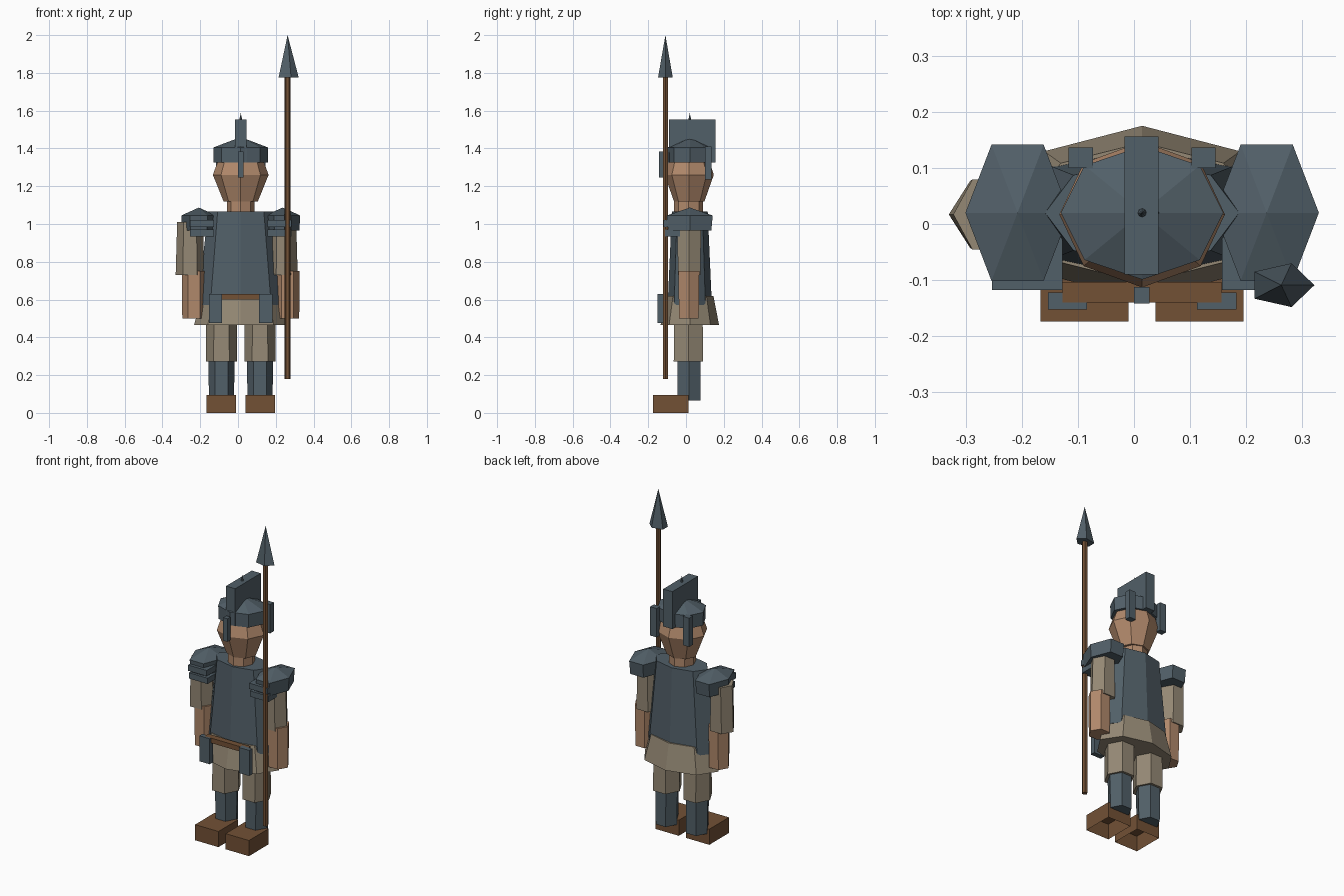
import bpy, bmesh, math

if "Cube" in bpy.data.objects:
    bpy.data.objects.remove(bpy.data.objects["Cube"])

CX, CY = 0.0145, 0.02   # body axis


def material(name, rgb):
    m = bpy.data.materials.new(name)
    m.diffuse_color = (*rgb, 1)
    m.use_nodes = True
    m.node_tree.nodes["Principled BSDF"].inputs["Base Color"].default_value = m.diffuse_color
    return m


STEEL = material("blue grey steel", (0.083, 0.115, 0.138))
CLOTH = material("tan cloth", (0.30, 0.25, 0.178))
SKIN = material("skin", (0.44, 0.25, 0.148))
LEATHER = material("brown leather and wood", (0.17, 0.082, 0.036))


def finish(name, bm, mat):
    bmesh.ops.recalc_face_normals(bm, faces=bm.faces)
    me = bpy.data.meshes.new(name)
    bm.to_mesh(me)
    bm.free()
    me.materials.append(mat)
    ob = bpy.data.objects.new(name, me)
    bpy.context.collection.objects.link(ob)
    return ob


def loft(name, mat, x, y, sides, rings):
    """Stack of n-sided rings (z, rx, ry); a zero radius makes a point."""
    bm = bmesh.new()
    rows = []
    for z, rx, ry in rings:
        if rx == 0:
            rows.append([bm.verts.new((x, y, z))])
        else:
            rows.append([bm.verts.new((x + rx * math.cos(2 * math.pi * i / sides),
                                       y + ry * math.sin(2 * math.pi * i / sides), z))
                         for i in range(sides)])
    for a, b in zip(rows, rows[1:]):
        for i in range(sides):
            j = (i + 1) % sides
            if len(b) == 1:
                bm.faces.new((a[i], a[j], b[0]))
            else:
                bm.faces.new((a[i], a[j], b[j], b[i]))
    for row in (rows[0], rows[-1]):
        if len(row) > 1:
            bm.faces.new(row)
    return finish(name, bm, mat)


def box(name, mat, x0, x1, y0, y1, z0, z1, open_bottom=False):
    bm = bmesh.new()
    bmesh.ops.create_cube(bm, size=1)
    for v in bm.verts:
        v.co = ((x0, x1)[v.co.x > 0], (y0, y1)[v.co.y > 0], (z0, z1)[v.co.z > 0])
    bmesh.ops.recalc_face_normals(bm, faces=bm.faces)
    if open_bottom:
        low = [f for f in bm.faces if all(v.co.z == z0 or abs(v.co.z - z0) < 1e-5 for v in f.verts)]
        bmesh.ops.delete(bm, geom=low, context='FACES')
    return finish(name, bm, mat)


def side_box(name, mat, s, a, b, *rest, **kw):
    """Box at distance a..b from the body axis, on side s."""
    xs = sorted((CX + s * a, CX + s * b))
    return box(name, mat, *xs, *rest, **kw)


# Torso
loft("tunic_skirt", CLOTH, CX, CY, 8, [(0.465, 0.247, 0.155), (0.62, 0.205, 0.125)])
loft("breastplate", STEEL, CX, CY, 8, [(0.57, 0.228, 0.117), (1.065, 0.173, 0.095)])
box("belt", LEATHER, -0.127, 0.156, -0.14, -0.103, 0.60, 0.63)

# Head and helmet
loft("neck", SKIN, CX, CY - 0.006, 8, [(1.04, 0.074, 0.077), (1.14, 0.074, 0.077)])
loft("head", SKIN, CX, CY - 0.003, 8,
     [(1.118, 0.09, 0.08), (1.26, 0.1475, 0.13), (1.33, 0.122, 0.108), (1.39, 0.08, 0.07)])
loft("helmet", STEEL, CX, CY, 8,
     [(1.325, 0.143, 0.118), (1.405, 0.145, 0.119), (1.46, 0, 0)])
box("helmet_crest", STEEL, -0.017, 0.044, -0.09, 0.156, 1.325, 1.552)
loft("helmet_spike", STEEL, CX, CY, 8, [(1.45, 0.03, 0.03), (1.587, 0, 0)])
box("nose_guard", STEEL, 0.0, 0.028, -0.142, -0.112, 1.245, 1.385)

# Paired parts
for s, side in ((-1, "left"), (1, "right")):
    side_box(side + "_cheek_guard", STEEL, s, 0.088, 0.131, 0.10, 0.136, 1.235, 1.41)
    side_box(side + "_belt_plate", STEEL, s, 0.098, 0.168, -0.152, -0.122, 0.475, 0.63)

    # Shoulder guard with two front bands
    loft(side + "_shoulder_guard", STEEL, CX + s * 0.222, CY, 6,
         [(0.965, 0.088, 0.132), (1.045, 0.093, 0.14), (1.087, 0, 0)])
    for i, z in enumerate((0.985, 0.935)):
        side_box(f"{side}_shoulder_band_{i + 1}", STEEL, s, 0.142, 0.268,
                 -0.118 + 0.008 * i, 0.0, z, z + 0.035)

    # Arm: the right sleeve sits closer to the body
    sleeve = -0.254 if s < 0 else 0.24
    loft(side + "_sleeve", CLOTH, sleeve, CY - 0.003, 6,
         [(0.73, 0.076, 0.069), (1.01, 0.068, 0.072)])
    loft(side + "_forearm", SKIN, CX + s * 0.2475, CY - 0.005, 6,
         [(0.50, 0.062, 0.06), (0.75, 0.064, 0.064)])

    # Leg
    loft(side + "_thigh", CLOTH, CX + s * 0.102, 0.013, 6,
         [(0.272, 0.083, 0.09), (0.55, 0.08, 0.086)])
    loft(side + "_greave", STEEL, CX + s * 0.102, 0.016, 6,
         [(0.065, 0.066, 0.07), (0.30, 0.07, 0.07)])
    side_box(side + "_boot", LEATHER, s, 0.024, 0.181, -0.174, 0.014, 0.0, 0.095,
             open_bottom=True)

# Spear
loft("spear_shaft", LEATHER, 0.2625, -0.109, 6, [(0.18, 0.015, 0.015), (1.80, 0.015, 0.015)])
loft("spear_head", STEEL, 0.2625, -0.109, 5, [(1.775, 0.059, 0.041), (2.0, 0, 0)])
